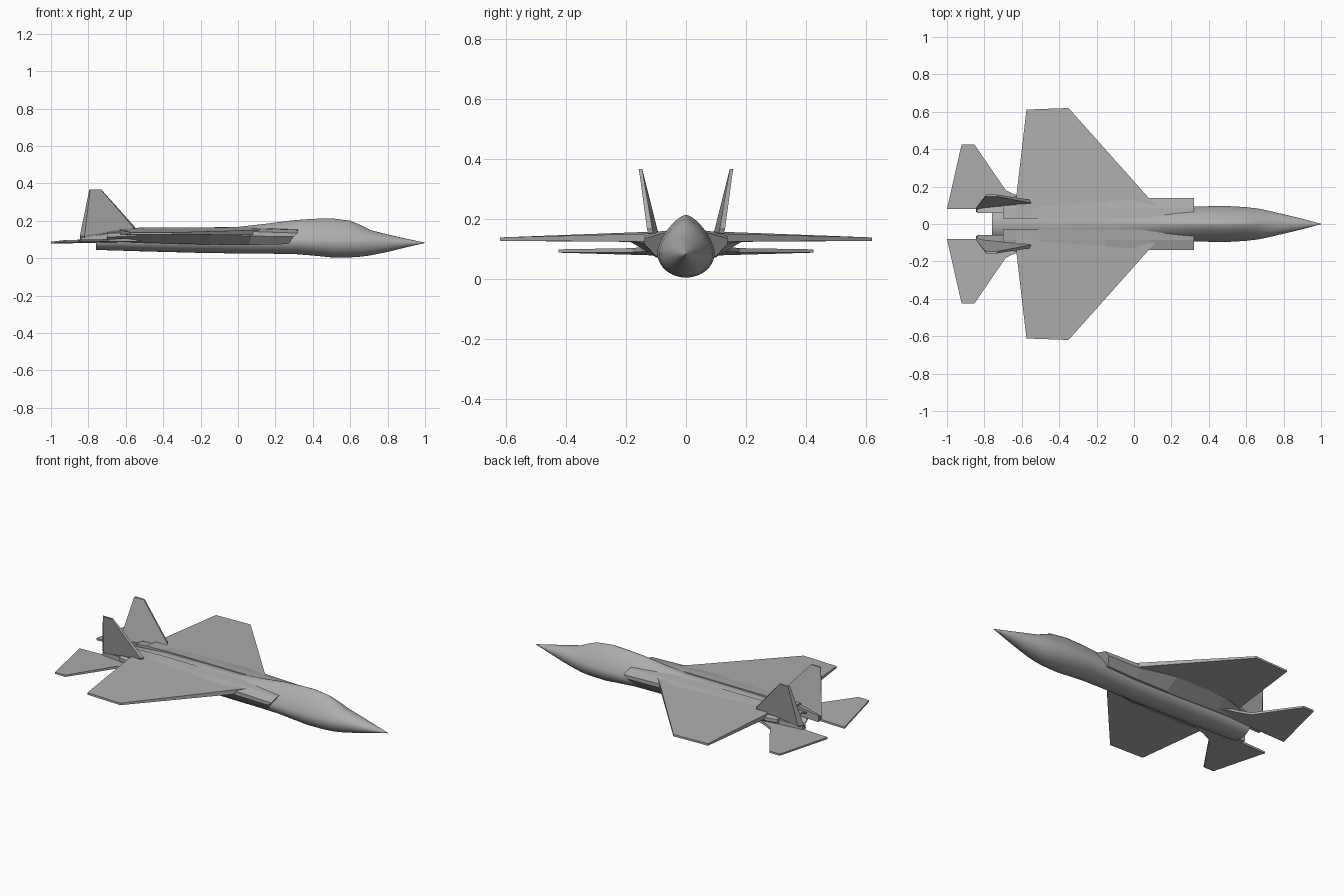
import bpy, bmesh, math
from mathutils import Vector

cube = bpy.data.objects.get("Cube")
if cube:
    bpy.data.objects.remove(cube, do_unlink=True)

# One matte grey for the whole airframe
grey = bpy.data.materials.new("airframe grey")
grey.use_nodes = True
colour = (0.42, 0.42, 0.42, 1)
grey.diffuse_color = colour
grey.node_tree.nodes["Principled BSDF"].inputs["Base Color"].default_value = colour


def loft(name, rings, smooth=False, caps=(True, True)):
    """Skin a row of closed rings with equal point counts."""
    bm = bmesh.new()
    rows = [[bm.verts.new(p) for p in ring] for ring in rings]
    n = len(rows[0])
    for a, b in zip(rows, rows[1:]):
        for i in range(n):
            j = (i + 1) % n
            bm.faces.new((a[i], a[j], b[j], b[i]))
    for row, cap in zip((rows[0], rows[-1]), caps):
        if cap:
            bm.faces.new(row)
    bmesh.ops.recalc_face_normals(bm, faces=bm.faces)
    mesh = bpy.data.meshes.new(name)
    bm.to_mesh(mesh)
    bm.free()
    mesh.materials.append(grey)
    obj = bpy.data.objects.new(name, mesh)
    bpy.context.collection.objects.link(obj)
    if smooth:
        bpy.ops.object.select_all(action="DESELECT")
        obj.select_set(True)
        bpy.context.view_layer.objects.active = obj
        bpy.ops.object.shade_smooth_by_angle(angle=math.radians(35))
    return obj


def pair(name, rings):
    """Build a part on the +y side and its mirror on the -y side."""
    loft("left_" + name, rings)
    loft("right_" + name, [[(x, -y, z) for x, y, z in r] for r in rings])


def hull_ring(x, half, low, mid, top, power, n=40):
    """Egg-shaped section; a larger power pinches the upper half."""
    ring = []
    for i in range(n):
        a = 2 * math.pi * i / n
        c, s = math.cos(a), math.sin(a)
        if s >= 0:
            y = half * math.copysign(abs(c) ** power, c)
            z = mid + (top - mid) * s ** power
        else:
            y, z = half * c, mid + (mid - low) * s
        ring.append((x, y, z))
    return ring


# Fuselage: x, half width, bottom, waist, top, pinch
stations = [
    (1.0, .001, .081, .082, .083, 1), (.9, .028, .058, .082, .104, 1),
    (.8, .052, .033, .083, .127, 1), (.71, .073, .015, .084, .149, 1.1),
    (.66, .083, .008, .085, .175, 1.25), (.6, .09, .004, .086, .2, 1.35),
    (.5, .096, .004, .087, .213, 1.35), (.4, .095, .014, .088, .21, 1.35),
    (.3, .092, .022, .09, .203, 1.35), (.15, .09, .024, .09, .184, 1.3),
    (0, .09, .025, .09, .167, 1.15), (-.2, .09, .028, .09, .164, 1),
    (-.5, .088, .036, .09, .16, 1), (-.76, .08, .044, .09, .136, 1),
]
rings = [hull_ring(*s) for s in stations]
# Hollow exhaust folded back into the tail
rings.append(hull_ring(-.76, .072, .052, .09, .128, 1))
rings.append(hull_ring(-.62, .062, .06, .09, .12, 1))
loft("fuselage", rings, smooth=True)

# Side ducts with a raked intake face, blending into the wing roots
ducts = [(.32, .27, .138, .142, .115, .075), (.08, .06, .138, .15, .118, .07),
         (-.15, -.15, .19, .15, .126, .072), (-.5, -.5, .185, .15, .122, .082),
         (-.7, -.7, .13, .14, .112, .09)]
pair("intake_duct", [[(xt, .03, top + .014), (xt, .085, top + .008), (xt, side, top - .008),
                      ((xt + xb) / 2, side, low), (xb, .1, belly), (xb, .03, belly)]
                     for xt, xb, side, top, low, belly in ducts])


def panel(outline):
    """Turn (x, y, low, high) corners into a lower and an upper ring."""
    return [[(x, y, lo) for x, y, lo, hi in outline],
            [(x, y, hi) for x, y, lo, hi in outline]]


# Main wings, thin towards the tips
pair("wing", panel([(.19, .03, .122, .157), (.08, .138, .124, .15), (-.35, .62, .126, .138),
                    (-.575, .612, .126, .138), (-.63, .14, .124, .15), (-.63, .03, .122, .16)]))

# Tailplanes with a forward root strake
pair("tailplane", panel([(-1, .08, .077, .088), (-.922, .425, .087, .097),
                         (-.853, .425, .087, .098), (-.685, .18, .088, .102),
                         (-.62, .15, .09, .105), (-.4, .08, .09, .108)]))

# Outward-canted fins
base = [(-.845, .085, .122), (-.82, .108, .122), (-.56, .13, .165), (-.55, .112, .165)]
tip = [(-.795, .146, .366), (-.79, .158, .366), (-.732, .157, .366), (-.73, .146, .366)]
root = [(x, y - .02, .1) for x, y, z in base]
pair("fin", [root, base, tip])

# Fairings that carry the fins and tailplanes aft
pair("tail_boom", [[(x, .06, lo), (x, w, lo + .008), (x, w, hi - .012), (x, .06, hi)]
                   for x, w, lo, hi in [(-.3, .12, .1, .158), (-.6, .135, .088, .155),
                                        (-.84, .09, .082, .122)]])
